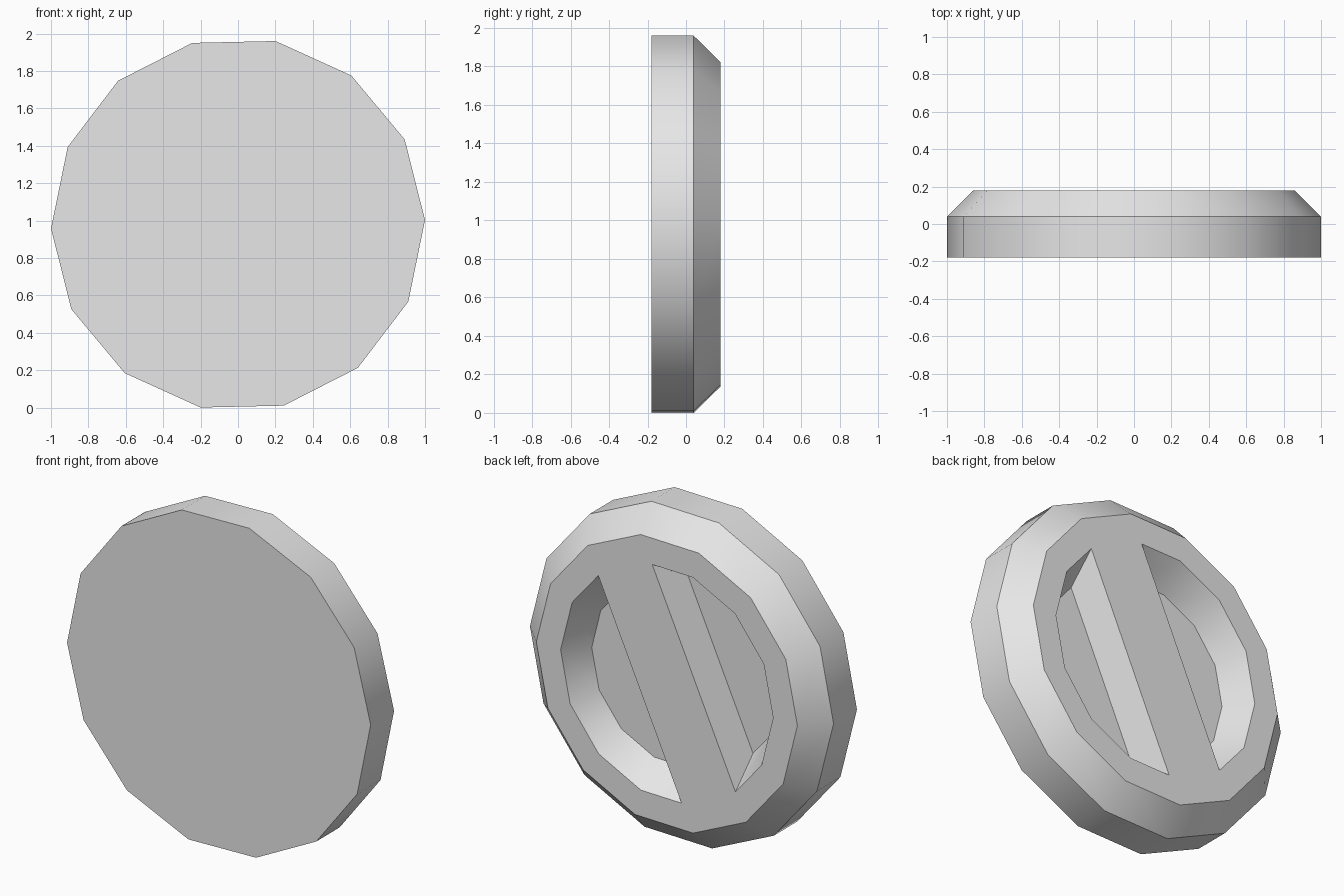
import bpy, bmesh
from math import sin, cos, radians, pi

SIDES = 14
STEP = 2 * pi / SIDES
TURN = radians(1.3)             # slight roll of the whole disc
CENTRE_Z = 0.98
FRONT, SHOULDER, BACK, FLOOR = -0.18, 0.04, 0.18, -0.01

if "Cube" in bpy.data.objects:
    bpy.data.objects.remove(bpy.data.objects["Cube"])

grey = bpy.data.materials.new("plain_grey")
grey.use_nodes = True
colour = (0.8, 0.8, 0.8, 1)
grey.diffuse_color = colour
grey.node_tree.nodes["Principled BSDF"].inputs["Base Color"].default_value = colour


def loft(name, sections):
    """Closed solid through (y, [(x, z), ...]) outlines."""
    bm = bmesh.new()
    rings = [[bm.verts.new((x, y, z + CENTRE_Z)) for x, z in pts] for y, pts in sections]
    for a, b in zip(rings, rings[1:]):
        for i in range(len(a)):
            j = (i + 1) % len(a)
            bm.faces.new((a[i], a[j], b[j], b[i]))
    bm.faces.new(rings[0])
    bm.faces.new(rings[-1])
    bmesh.ops.recalc_face_normals(bm, faces=bm.faces)
    mesh = bpy.data.meshes.new(name)
    bm.to_mesh(mesh)
    bm.free()
    mesh.materials.append(grey)
    ob = bpy.data.objects.new(name, mesh)
    bpy.context.collection.objects.link(ob)
    return ob


def ring(radius):
    return [(radius * cos(TURN + i * STEP), radius * sin(TURN + i * STEP))
            for i in range(SIDES)]


def pocket_outline(scale, side):
    """Half-round outline beside the grip bar, scaled about its middle."""
    middle, bar_half, corner = 0.41, 0.195, 0.663
    pts = [(0.7 * cos(i * STEP), 0.7 * sin(i * STEP)) for i in range(-2, 3)]
    pts = [(bar_half, -corner)] + pts + [(bar_half, corner)]
    a = TURN - STEP
    out = []
    for u, v in pts:
        u, v = side * (middle + (u - middle) * scale), side * v * scale
        out.append((u * cos(a) - v * sin(a), u * sin(a) + v * cos(a)))
    return out


# Disc with a chamfered back rim
disc = loft("knob_disc", [(FRONT, ring(1)), (SHOULDER, ring(1)), (BACK, ring(0.86))])

# Two tapered pockets that leave a grip bar between them
TAPER = 0.22
for side in (1, -1):
    over = 0.25                 # cutter reaches past the back face
    cutter = loft("pocket_cutter", [
        (FLOOR, pocket_outline(1 - TAPER, side)),
        (BACK + over * (BACK - FLOOR), pocket_outline(1 + over * TAPER, side))])
    cutter.hide_render = True
    cut = disc.modifiers.new("pocket", "BOOLEAN")
    cut.operation = "DIFFERENCE"
    cut.solver = "EXACT"
    cut.object = cutter
    bpy.context.view_layer.objects.active = disc
    bpy.ops.object.modifier_apply(modifier=cut.name)
    bpy.data.objects.remove(cutter)

# Smooth round the rim and pocket walls, sharp at the corners
bpy.ops.object.select_all(action="DESELECT")
disc.select_set(True)
bpy.context.view_layer.objects.active = disc
bpy.ops.object.shade_smooth_by_angle(angle=radians(30))
